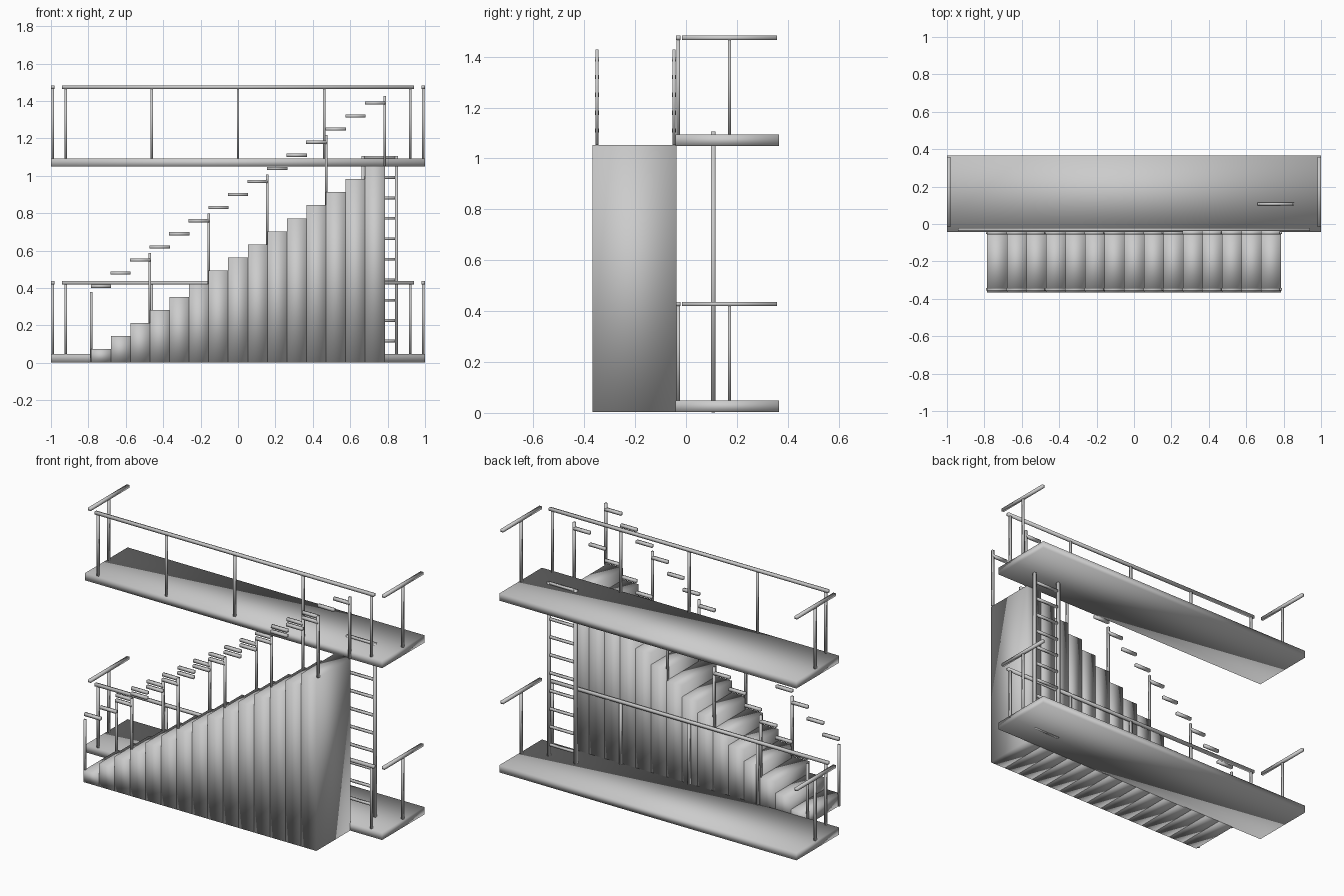
import bpy
import bmesh
from mathutils import Vector, Matrix

if "Cube" in bpy.data.objects:
    bpy.data.objects.remove(bpy.data.objects["Cube"])

STEPS = 15
X0 = -0.785                      # foot of the stair
RUN, RISE = 1.57 / STEPS, 0.07
BASE = 0.003


def add_box(bm, lo, hi):
    lo, hi = Vector(lo), Vector(hi)
    mat = Matrix.Translation((lo + hi) / 2) @ Matrix.Diagonal((*(hi - lo), 1))
    bmesh.ops.create_cube(bm, size=1, matrix=mat)


def add_bar(bm, a, b, w):
    # square bar of width w between two points on an axis-aligned line
    a, b = Vector(a), Vector(b)
    axis = (b - a).normalized()
    pad = (Vector((1, 1, 1)) - axis) * (w / 2)
    add_box(bm, a - pad, b + pad)


def finish(bm, name):
    # the whole model is softly shaded, with shared corner normals
    for f in bm.faces:
        f.smooth = True
    mesh = bpy.data.meshes.new(name)
    bm.to_mesh(mesh)
    bm.free()
    obj = bpy.data.objects.new(name, mesh)
    bpy.context.collection.objects.link(obj)
    return obj


# Two identical walkways, each with a front railing and two end railings
for label, z in (("lower", BASE), ("upper", BASE + 1.046)):
    bm = bmesh.new()
    add_box(bm, (-1, -0.042, z), (1, 0.366, z + 0.045))
    finish(bm, label + "_platform")

    top, rail = z + 0.04, z + 0.425
    bm = bmesh.new()
    add_bar(bm, (-0.94, -0.03, rail), (0.94, -0.03, rail), 0.017)
    for i in range(5):
        x = -0.92 + 0.46 * i
        add_bar(bm, (x, -0.03, top), (x, -0.03, rail), 0.013)
    finish(bm, label + "_front_railing")

    bm = bmesh.new()
    for x in (-0.99, 0.99):
        add_bar(bm, (x, -0.016, rail), (x, 0.357, rail), 0.017)
        add_bar(bm, (x, 0.171, top), (x, 0.171, rail), 0.013)
    finish(bm, label + "_end_railings")

# Solid stair made of full-height blocks
bm = bmesh.new()
for i in range(STEPS):
    x = X0 + RUN * i
    add_box(bm, (x, -0.367, BASE), (x + RUN, -0.037, BASE + RISE * (i + 1)))
finish(bm, "stair_steps")

# Stepped handrails on both sides, a post at every third step
for name, y in (("stair_front_railing", -0.35), ("stair_back_railing", -0.047)):
    bm = bmesh.new()
    for i in range(STEPS):
        x, z = X0 + RUN * i, 0.41 + RISE * i
        add_bar(bm, (x - 0.002, y, z), (x + RUN + 0.002, y, z), 0.017)
    for i in range(0, STEPS + 1, 3):
        x, z = X0 + RUN * i, BASE + RISE * i
        add_bar(bm, (x, y, z), (x, y, z + 0.375), 0.013)
    finish(bm, name)

# Ladder between the walkways
bm = bmesh.new()
for x in (0.668, 0.848):
    add_bar(bm, (x, 0.107, BASE), (x, 0.107, 1.106), 0.017)
for i in range(11):
    z = 0.008 + 0.1092 * i
    add_bar(bm, (0.668, 0.107, z), (0.848, 0.107, z), 0.014)
finish(bm, "ladder")
